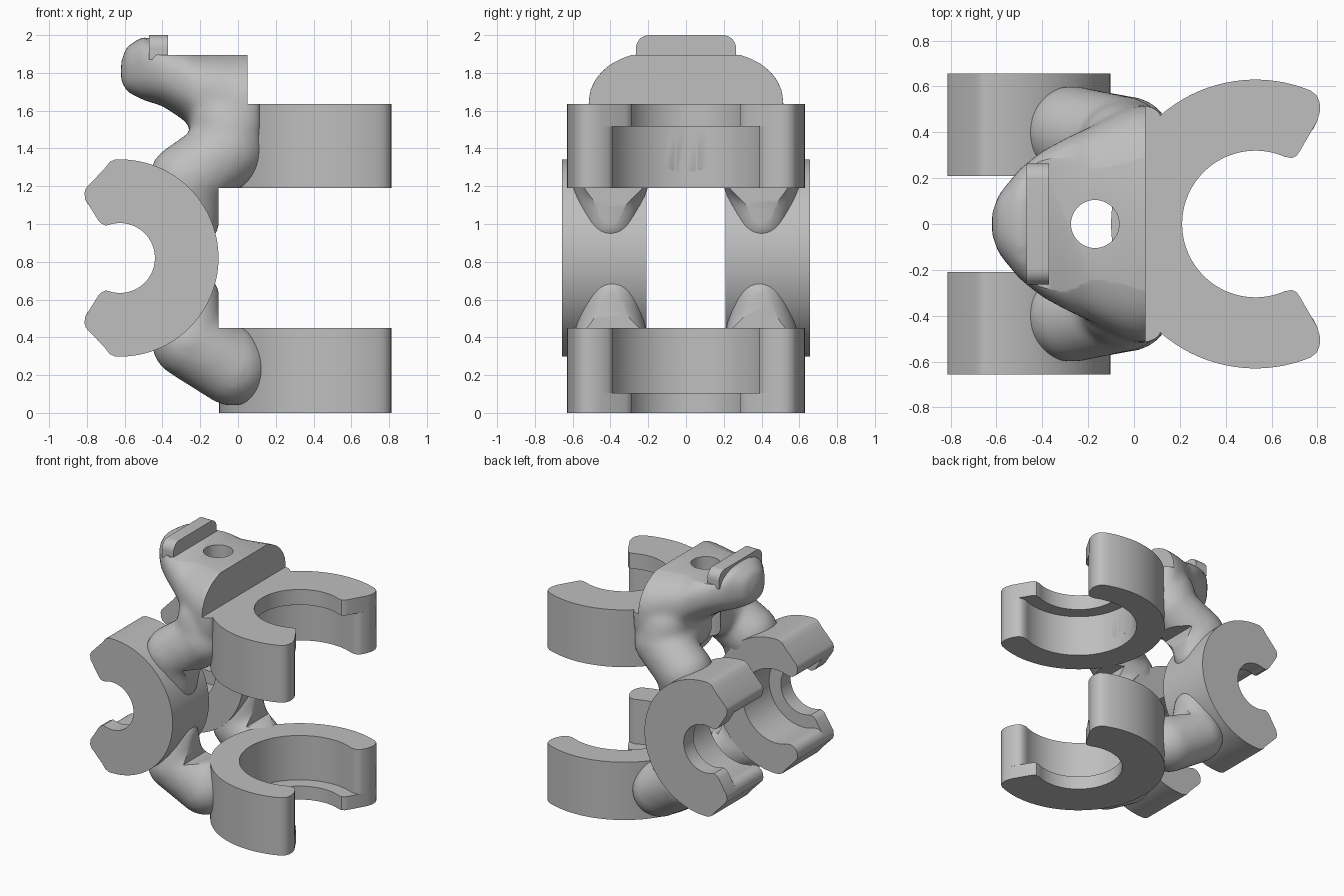
import bpy, bmesh
from math import sin, cos, pi, atan2, copysign
from mathutils import Matrix, Vector

if "Cube" in bpy.data.objects:
    bpy.data.objects.remove(bpy.data.objects["Cube"])

grey = bpy.data.materials.new("mid_grey")
grey.use_nodes = True
grey.diffuse_color = (0.52, 0.52, 0.52, 1)
grey.node_tree.nodes["Principled BSDF"].inputs["Base Color"].default_value = grey.diffuse_color


def make_object(name, bm):
    bmesh.ops.recalc_face_normals(bm, faces=bm.faces)
    mesh = bpy.data.meshes.new(name)
    bm.to_mesh(mesh)
    bm.free()
    obj = bpy.data.objects.new(name, mesh)
    bpy.context.collection.objects.link(obj)
    mesh.materials.append(grey)
    return obj


def shade(obj):
    bpy.ops.object.select_all(action='DESELECT')
    obj.select_set(True)
    bpy.context.view_layer.objects.active = obj
    bpy.ops.object.shade_smooth_by_angle(angle=0.6)


def arc(radius, start, end, n):
    return [(radius * cos(start + (end - start) * i / n),
             radius * sin(start + (end - start) * i / n)) for i in range(n + 1)]


def prism(bm, outline, low, high):
    """Extrude a closed 2D outline between two heights."""
    face = bm.faces.new([bm.verts.new((x, y, low)) for x, y in outline])
    new = bmesh.ops.extrude_face_region(bm, geom=[face])["geom"]
    verts = [v for v in new if isinstance(v, bmesh.types.BMVert)]
    bmesh.ops.translate(bm, verts=verts, vec=(0, 0, high - low))


def c_outline(outer, inner, tip):
    """C outline opening to +x: outer arc, lower tip, inner arc, upper tip."""
    a = atan2(tip[0][1], tip[0][0])
    b = atan2(tip[-1][1], tip[-1][0])
    lower = [(x, -y) for x, y in tip[1:-1]]
    return (arc(outer, a, 2 * pi - a, 64) + lower
            + arc(inner, 2 * pi - b, b, 48) + tip[-2:0:-1])


def clip(name, outer, corner, lip_radius, lip_hook, bore, bore_hook, depth, lip, matrix):
    """C clip with a wide bore at the bottom and a narrow lip on top."""
    bm = bmesh.new()
    prism(bm, c_outline(outer, lip_radius, corner + lip_hook), depth - lip, depth)
    prism(bm, c_outline(outer, bore, corner + bore_hook), 0, depth - lip)
    bm.transform(matrix)
    shade(make_object(name, bm))


# Horizontal clips, lips facing away from each other
large = (.63, [(.24, .582), (.268, .56), (.28, .53), (.282, .495), (.27, .45)],
         .32, [(.195, .32), (.18, .298), (.16, .288), (.13, .295)],
         .425, [(.252, .415), (.236, .395), (.215, .386), (.18, .388)])
clip("upper_clip", *large, .445, .12, Matrix.Translation((.53, 0, 1.19)))
clip("lower_clip", *large, .45, .105,
     Matrix.Translation((.53, 0, .45)) @ Matrix.Diagonal((1, 1, -1, 1)))

# Side clips, opening towards -x, lips on the outer faces
small = (.522, [(.025, .521), (.055, .508), (.08, .475), (.18, .37), (.188, .345), (.184, .31)],
         .185, [(.115, .2), (.1, .183), (.075, .172), (.045, .178)],
         .285, [(.17, .285), (.15, .27), (.125, .264), (.1, .267)])
for name, s in (("left_side_clip", 1), ("right_side_clip", -1)):
    frame = Matrix(((-1, 0, 0, -.625), (0, 0, s, s * .21), (0, 1, 0, .82), (0, 0, 0, 1)))
    clip(name, *small, .447, .12, frame)

# Organic body: lofted head plus four limbs, fused by remeshing
bm = bmesh.new()
sections = [(-.62, .05, 1.81, .05), (-.59, .13, 1.82, .12), (-.5, .24, 1.825, .17),
            (-.4, .32, 1.795, .17), (-.28, .385, 1.745, .2), (-.2, .42, 1.68, .24),
            (-.05, .5, 1.62, .3), (.05, .525, 1.6, .33), (.12, .49, 1.6, .33)]
rings = []
for x, w, zc, h in sections:
    ring = []
    for cx, cy in arc(1, 0, 2 * pi, 40)[:-1]:
        ring.append(bm.verts.new((x, w * copysign(abs(cx) ** .8, cx),
                                  zc + h * copysign(abs(cy) ** .8, cy))))
    rings.append(ring)
for a, b in zip(rings, rings[1:]):
    for i in range(40):
        j = (i + 1) % 40
        bm.faces.new((a[i], a[j], b[j], b[i]))
bm.faces.new(rings[0])
bm.faces.new(rings[-1])


def limb(points):
    """Chain of spheres (x, y, z, radius), mirrored over y."""
    for p, q in zip(points, points[1:]):
        for i in range(9):
            x, y, z, r = Vector(p).lerp(Vector(q), i / 8)
            for s in (1, -1):
                bmesh.ops.create_icosphere(bm, subdivisions=3, radius=r,
                                           matrix=Matrix.Translation((x, s * y, z)))


# Upper limbs, web between them, lower limbs
limb([(-.05, .33, 1.52, .2), (-.05, .36, 1.39, .2), (-.27, .4, 1.23, .205), (-.24, .4, 1.02, .145)])
limb([(-.1, 0, 1.45, .16), (-.1, .3, 1.42, .18)])
limb([(-.05, .35, .27, .2), (-.03, .36, .235, .2), (-.26, .4, .38, .2), (-.24, .39, .61, .145)])
body = make_object("body", bm)
remesh = body.modifiers.new("fuse", 'REMESH')
remesh.mode = 'VOXEL'
remesh.voxel_size = .022
blend = body.modifiers.new("blend", 'SMOOTH')
blend.factor = .5
blend.iterations = 10

# Cutters: flat top, front face, space between clips, screw hole, clip bore
cutters = []
for low, high in (((-.42, -1, 1.895), (1, 1, 2.3)), ((.05, -1, 1.635), (1, 1, 2.2)),
                  ((-.103, -1, .45), (1, 1, 1.19))):
    bm = bmesh.new()
    prism(bm, [(low[0], low[1]), (high[0], low[1]), (high[0], high[1]), (low[0], high[1])],
          low[2], high[2])
    cutters.append(make_object("cutter", bm))
for x, r, low, high in ((-.17, .105, .1, 2.4), (.53, .425, -.1, 1.515)):
    bm = bmesh.new()
    prism(bm, [(x + u, v) for u, v in arc(r, 0, 2 * pi, 48)[:-1]], low, high)
    cutters.append(make_object("cutter", bm))
for cutter in cutters:
    cutter.hide_render = True
    cut = body.modifiers.new("cut", 'BOOLEAN')
    cut.operation = 'DIFFERENCE'
    cut.solver = 'EXACT'
    cut.object = cutter
final = bpy.data.meshes.new_from_object(
    body.evaluated_get(bpy.context.evaluated_depsgraph_get()))
body.modifiers.clear()
body.data = final
for cutter in cutters:
    bpy.data.objects.remove(cutter)
shade(body)

# Upright tab on the head, with rounded top corners
bm = bmesh.new()
corner = [(.195 + u, .06 + v) for u, v in arc(.07, 0, pi / 2, 8)]
prism(bm, [(.265, 0)] + corner + [(-u, v) for u, v in reversed(corner)] + [(-.265, 0)], 0, .1)
bm.transform(Matrix(((0, 0, 1, -.47), (1, 0, 0, 0), (0, 1, 0, 1.87), (0, 0, 0, 1))))
shade(make_object("top_tab", bm))
